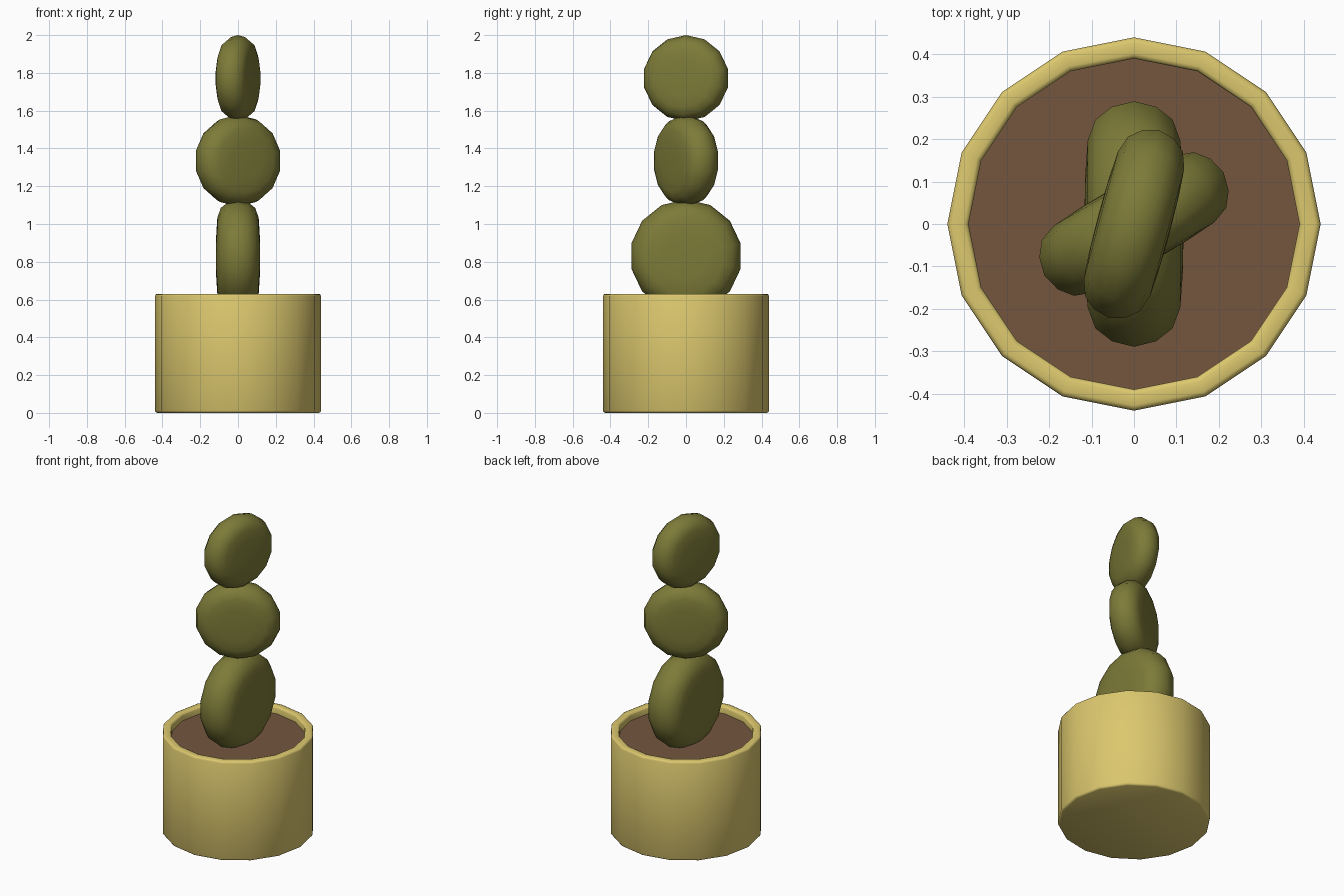
import bpy, math

if "Cube" in bpy.data.objects:
    bpy.data.objects.remove(bpy.data.objects["Cube"])


def material(name, rgb):
    m = bpy.data.materials.new(name)
    m.diffuse_color = (*rgb, 1)
    m.use_nodes = True
    m.node_tree.nodes["Principled BSDF"].inputs["Base Color"].default_value = m.diffuse_color
    return m


POT = material("sandy yellow", (0.716, 0.578, 0.156))
SOIL = material("earth brown", (0.175, 0.092, 0.049))
PAD = material("olive green", (0.205, 0.198, 0.040))


def lathe(name, profile, sides, mat, angle):
    """Revolve (radius, height) points about z; radius 0 makes a pole."""
    verts, rings, faces = [], [], []
    for r, h in profile:
        start = len(verts)
        n = 1 if r == 0 else sides
        for i in range(n):
            a = 2 * math.pi * i / sides
            verts.append((r * math.cos(a), r * math.sin(a), h))
        rings.append([start + i % n for i in range(sides)])
    for low, high in zip(rings, rings[1:]):
        for i in range(sides):
            j = (i + 1) % sides
            loop = [low[i], low[j], high[j], high[i]]
            faces.append(list(dict.fromkeys(loop)))
    mesh = bpy.data.meshes.new(name)
    mesh.from_pydata(verts, [], faces)
    mesh.materials.append(mat)
    ob = bpy.data.objects.new(name, mesh)
    bpy.context.collection.objects.link(ob)
    bpy.ops.object.select_all(action='DESELECT')
    ob.select_set(True)
    bpy.context.view_layer.objects.active = ob
    bpy.ops.object.shade_smooth_by_angle(angle=math.radians(angle))
    return ob


# Pot with softened rim, and the soil sunk just below it
lathe("pot", [(0, 0), (0.428, 0), (0.436, 0.004), (0.44, 0.012),
              (0.44, 0.618), (0.436, 0.627), (0.428, 0.63),
              (0.402, 0.63), (0.394, 0.627), (0.39, 0.618),
              (0.39, 0.58)], 16, POT, 50)
lathe("soil", [(0.39, 0.585), (0, 0.585)], 16, SOIL, 30)

# Cactus pads: flattened discs with rounded rims, stacked with a twist
half = [(0.4, 1.0), (0.68, 0.95), (0.85, 0.79), (0.955, 0.45)]
pad_profile = ([(0, -1.02)] + [(r, -t) for r, t in half] + [(1, 0)]
               + [(r, t) for r, t in reversed(half)] + [(0, 1.02)])
# name, centre height, half thickness, half width, half height, twist
for name, z, thick, wide, tall, twist in [
        ("lower_pad", 0.83, 0.115, 0.297, 0.30, 0),
        ("middle_pad", 1.335, 0.096, 0.25, 0.243, -60),
        ("upper_pad", 1.772, 0.085, 0.235, 0.228, -15)]:
    pad = lathe(name, pad_profile, 14, PAD, 80)
    # Stand the disc upright: local z becomes thickness, local x becomes height
    for v in pad.data.vertices:
        x, y, t = v.co
        v.co = (t * thick, y * wide, -x * tall)
    # Flip so the pole vertex points up
    for v in pad.data.vertices:
        v.co.z, v.co.y = -v.co.z, -v.co.y
    pad.location.z = z
    pad.rotation_euler.z = math.radians(twist)
